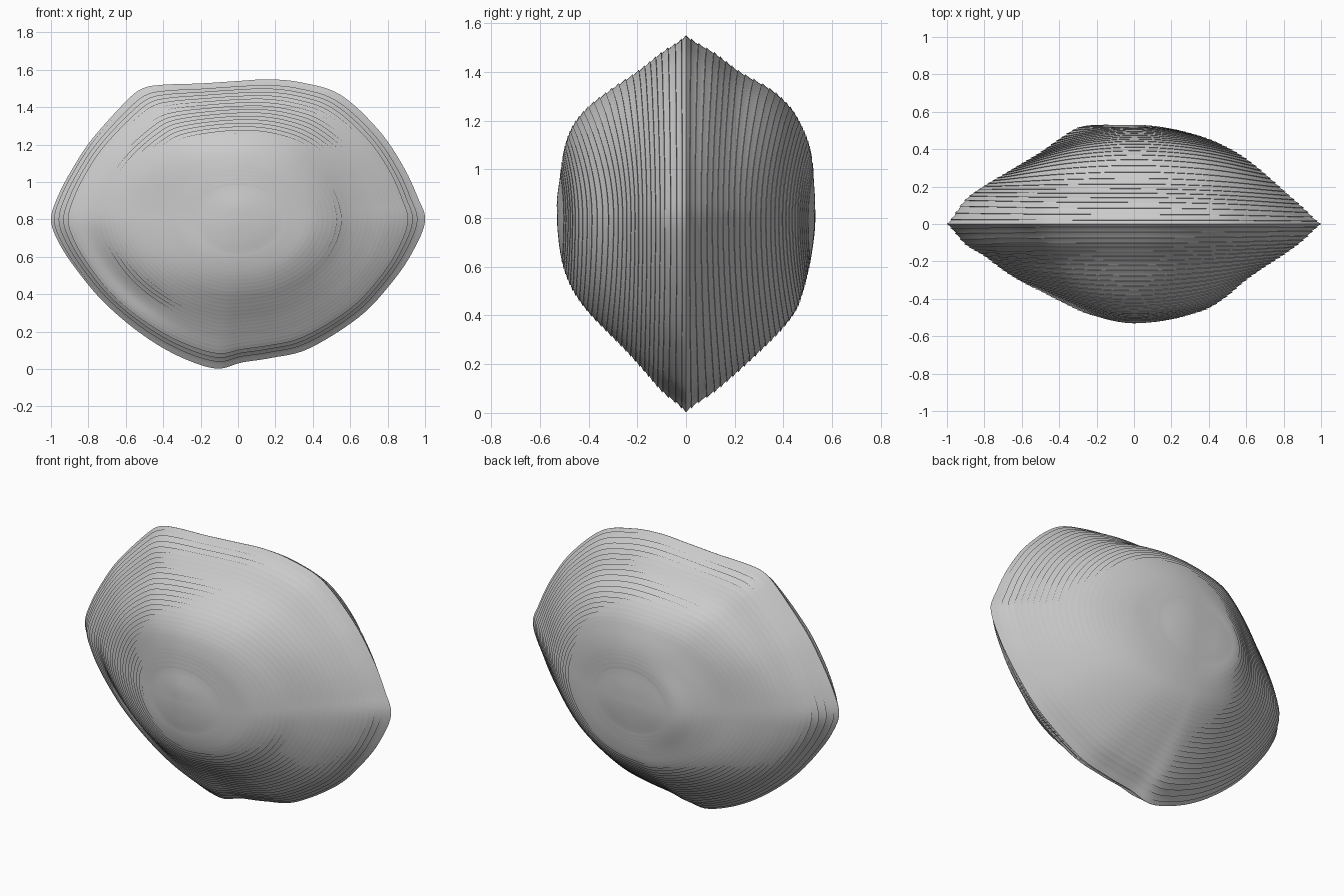
import bpy, bmesh, math
from mathutils import Vector

if "Cube" in bpy.data.objects:
    bpy.data.objects.remove(bpy.data.objects["Cube"])

CZ = 0.8          # height of the dome centre
LAYERS = 30       # growth layers per shell half
SUB = 6           # columns between outline points
EDGE = .001       # half thickness at the seam

# Rim outline seen from the front (x, z)
OUTLINE = [(-1, .8), (-.96, .93), (-.88, 1.08), (-.78, 1.23), (-.6, 1.43), (-.51, 1.5),
           (-.4, 1.52), (-.2, 1.527), (0, 1.54), (.17, 1.549), (.35, 1.53), (.55, 1.465),
           (.75, 1.28), (.88, 1.09), (.96, .92), (1, .79), (.93, .62), (.82, .46),
           (.65, .28), (.38, .11), (.18, .06), (.02, .035), (-.12, .003), (-.32, .07),
           (-.52, .19), (-.72, .36), (-.87, .54), (-.96, .68)]

# Dome height from centre to rim, toward +x, -x, +z, -z
BACK = [[.53, .525, .51, .485, .455, .41, .35, .27, .18, .09, EDGE],
        [.53, .53, .53, .515, .455, .385, .325, .265, .205, .13, EDGE],
        [.53, .53, .525, .52, .505, .475, .43, .35, .22, .12, EDGE],
        [.53, .525, .515, .5, .48, .45, .39, .31, .22, .12, EDGE]]
FRONT = [[.53, .525, .51, .485, .45, .385, .3, .23, .165, .09, EDGE],
         [.53, .52, .495, .46, .41, .36, .31, .25, .175, .11, EDGE],
         [.53, .53, .52, .51, .495, .465, .405, .31, .2, .105, EDGE],
         [.53, .525, .515, .495, .46, .405, .33, .25, .175, .1, EDGE]]


def spline(a, b, c, d, u):
    return b + (c - a) * (.5 * u) + (a * 2 - b * 5 + c * 4 - d) * (.5 * u * u) \
        + (b * 3 - a - c * 3 + d) * (.5 * u ** 3)


def sample(p, t):
    f = min(max(t, 0), 1) * 10
    i = min(int(f), 9)
    return spline(p[max(i - 1, 1 - i)], p[i], p[i + 1], p[min(i + 2, 10)], f - i)


pts = [Vector((x, z - CZ)) for x, z in OUTLINE]
n = len(pts)
RIM = [spline(pts[i - 1], pts[i], pts[(i + 1) % n], pts[(i + 2) % n], k / SUB)
       for i in range(n) for k in range(SUB)]


def place(d, t):
    """Contours are oval near the centre and follow the rim further out."""
    oval = d / math.hypot(d.x / .99, d.y / .755)
    return oval.lerp(d, t ** 2.5) * t


def height(profiles, d, t, front):
    v = Vector((d.x, d.y / .76)).normalized()
    c, s = v
    h = c * c * sample(profiles[0 if c > 0 else 1], t) \
        + s * s * sample(profiles[2 if s > 0 else 3], t)
    # Hollow at the lower left of the front half
    if front:
        a = math.atan2(d.y, d.x) - math.radians(-147)
        a = (a + math.pi) % (2 * math.pi) - math.pi
        h -= .03 * math.exp(-(a / .4) ** 2 - ((t - .78) / .1) ** 2)
    return max(h, EDGE)


def shell_half(name, profiles, side, mat):
    bm = bmesh.new()
    # Each layer ends in a thin overhanging lip
    rings = [(t, t, 0) for t in (.03, .07, .11, .15, .2)]
    for k in range(1, LAYERS + 1):
        t = .2 + .8 * (k / LAYERS) ** .9
        tm = .2 + .8 * ((k - .5) / LAYERS) ** .9
        rings.append((tm, tm, 0))
        rings.append((t, min(t + .008, 1), 0))
        if k < LAYERS:
            rings.append((t, t, -.002))
    centre = bm.verts.new((0, side * profiles[0][0], CZ))
    prev = None
    for th, tr, off in rings:
        ring = []
        for d in RIM:
            p = place(d, tr)
            y = max(height(profiles, d, th, side < 0) + off, EDGE)
            ring.append(bm.verts.new((p.x, side * y, CZ + p.y)))
        m = len(ring)
        for i in range(m):
            j = (i + 1) % m
            if prev:
                bm.faces.new((prev[i], prev[j], ring[j], ring[i]))
            else:
                bm.faces.new((centre, ring[j], ring[i]))
        prev = ring
    # Flat inner face closes the half at the seam
    bm.faces.new(prev)
    bmesh.ops.recalc_face_normals(bm, faces=bm.faces)
    mesh = bpy.data.meshes.new(name)
    bm.to_mesh(mesh)
    bm.free()
    mesh.materials.append(mat)
    ob = bpy.data.objects.new(name, mesh)
    bpy.context.collection.objects.link(ob)
    bpy.ops.object.select_all(action='DESELECT')
    ob.select_set(True)
    bpy.context.view_layer.objects.active = ob
    bpy.ops.object.shade_smooth_by_angle(angle=math.radians(40))


grey = bpy.data.materials.new("shell_grey")
grey.diffuse_color = (.6, .6, .6, 1)
grey.use_nodes = True
grey.node_tree.nodes["Principled BSDF"].inputs["Base Color"].default_value = grey.diffuse_color
shell_half("front_shell", FRONT, -1, grey)
shell_half("back_shell", BACK, 1, grey)
